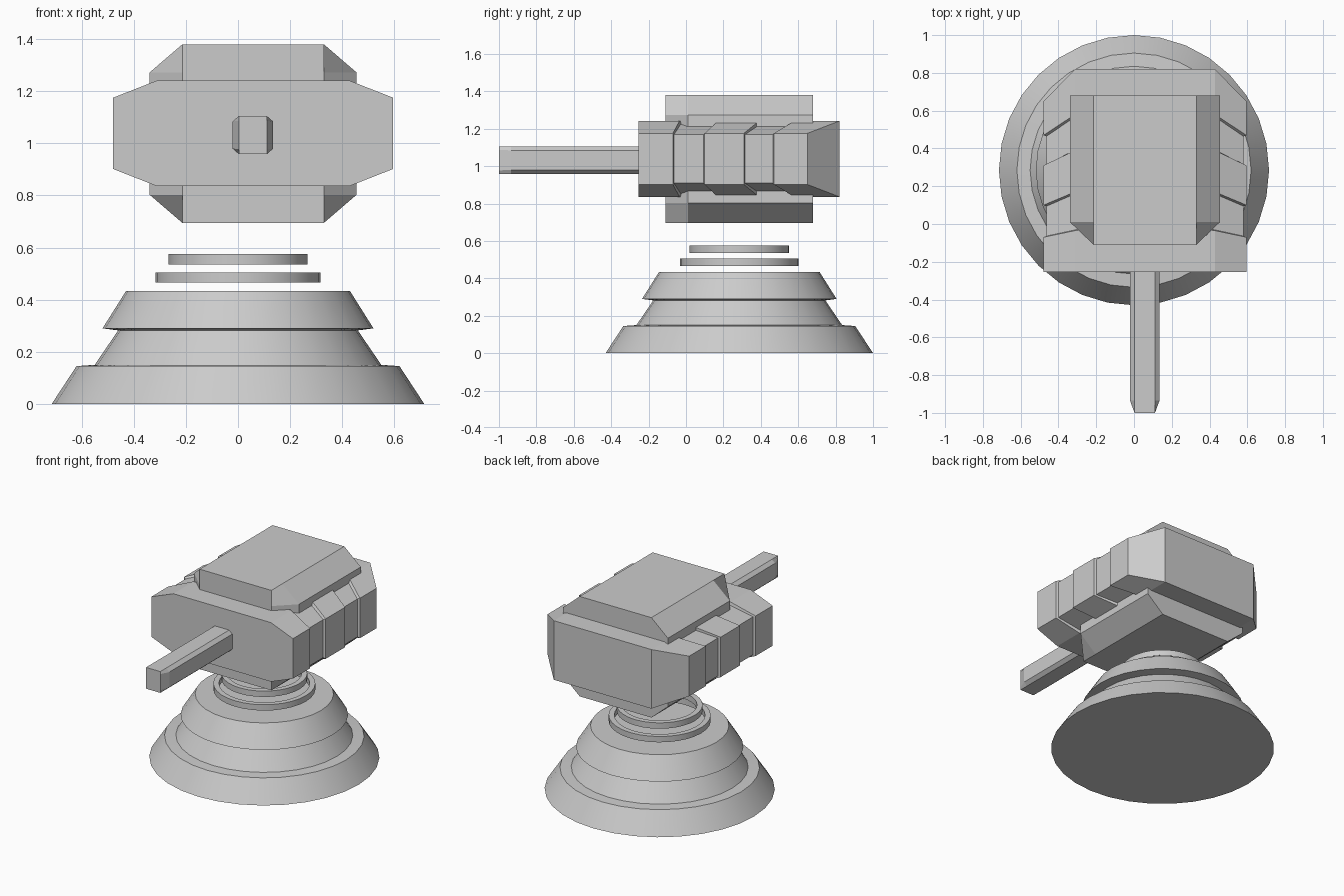
import bpy, bmesh
from math import cos, sin, tau, radians

if "Cube" in bpy.data.objects:
    bpy.data.objects.remove(bpy.data.objects["Cube"])

BASE_Y = 0.285


def finish(name, bm, smooth=False):
    bmesh.ops.recalc_face_normals(bm, faces=bm.faces)
    me = bpy.data.meshes.new(name)
    bm.to_mesh(me)
    bm.free()
    if smooth:
        for p in me.polygons:
            p.use_smooth = True
        me.set_sharp_from_angle(angle=radians(25))
    ob = bpy.data.objects.new(name, me)
    bpy.context.collection.objects.link(ob)
    return ob


def loft(name, cx, cz, sections):
    """Each section is a list of (y, half_x, half_z) for one quadrant, from side
    to top; it is mirrored into a full ring and joined to its neighbour."""
    bm = bmesh.new()
    rings = []
    for q in sections:
        pts = [(x, y, z) for y, x, z in q]
        pts += [(-x, y, z) for x, y, z in reversed(pts)]
        pts += [(x, y, -z) for x, y, z in reversed(pts)]
        rings.append([bm.verts.new((cx + x, y, cz + z)) for x, y, z in pts])
    n = len(rings[0])
    for a, b in zip(rings, rings[1:]):
        for i in range(n):
            j = (i + 1) % n
            bm.faces.new((a[i], a[j], b[j], b[i]))
    bm.faces.new(rings[0])
    bm.faces.new(rings[-1])
    bmesh.ops.remove_doubles(bm, verts=bm.verts, dist=0.0005)
    return finish(name, bm)


def lathe(name, profile, closed=False, sides=32):
    """Spin an (r, z) profile round the base axis."""
    bm = bmesh.new()
    rings = [[bm.verts.new((r * cos(tau * i / sides), BASE_Y + r * sin(tau * i / sides), z))
              for i in range(sides)] for r, z in profile]
    pairs = list(zip(rings, rings[1:]))
    if closed:
        pairs.append((rings[-1], rings[0]))
    else:
        bm.faces.new(rings[0])
        bm.faces.new(rings[-1])
    for a, b in pairs:
        for i in range(sides):
            j = (i + 1) % sides
            bm.faces.new((a[i], a[j], b[j], b[i]))
    return finish(name, bm, smooth=True)


# Stepped round base
lathe("base", [(0.715, 0), (0.62, 0.145), (0.55, 0.15), (0.46, 0.282),
               (0.52, 0.29), (0.43, 0.433)])

# Floating neck rings
for name, r, z in (("lower_ring", 0.317, 0.465), ("upper_ring", 0.267, 0.535)):
    lathe(name, [(r, z), (r, z + 0.04), (r - 0.035, z + 0.04), (r - 0.035, z)], closed=True)


# Turret body: octagon with slanted grooves across its chamfered sides
def full(y_side, y_top):
    return [(y_side, 0.537, 0.137), (y_top, 0.37, 0.2025), (y_top, 0.355, 0.2025)]


def groove(y_side, y_top):
    return [(y_side, 0.522, 0.13), (y_top, 0.36, 0.185), (y_top, 0.355, 0.2025)]


sections = [full(-0.255, -0.255)]
for start, end in (((-0.07, -0.035), (0.10, 0.17)), ((0.31, 0.39), (0.47, 0.58))):
    sections += [full(*start), groove(start[0] + 0.006, start[1] + 0.006),
                 groove(end[0] - 0.006, end[1] - 0.006), full(*end)]
sections += [full(0.65, 0.65),
             [(0.82, 0.37, 0.2025), (0.82, 0.37, 0.2025), (0.82, 0.355, 0.2025)]]
loft("turret_body", 0.058, 1.0385, sections)

# Thick central block showing above and below the body
loft("turret_core", 0.058, 1.0375, [
    [(-0.11, 0.272, 0.235), (-0.11, 0.272, 0.3425)],
    [(0.01, 0.397, 0.235), (0.01, 0.272, 0.3425)],
    [(0.68, 0.397, 0.235), (0.68, 0.272, 0.3425)]])

# Gun barrel with tapered muzzle
loft("barrel", 0.057, 1.032, [
    [(-1.0, 0.054, 0.055), (-1.0, 0.054, 0.073)],
    [(-0.935, 0.078, 0.052), (-0.935, 0.054, 0.073)],
    [(-0.22, 0.078, 0.052), (-0.22, 0.054, 0.073)]])
